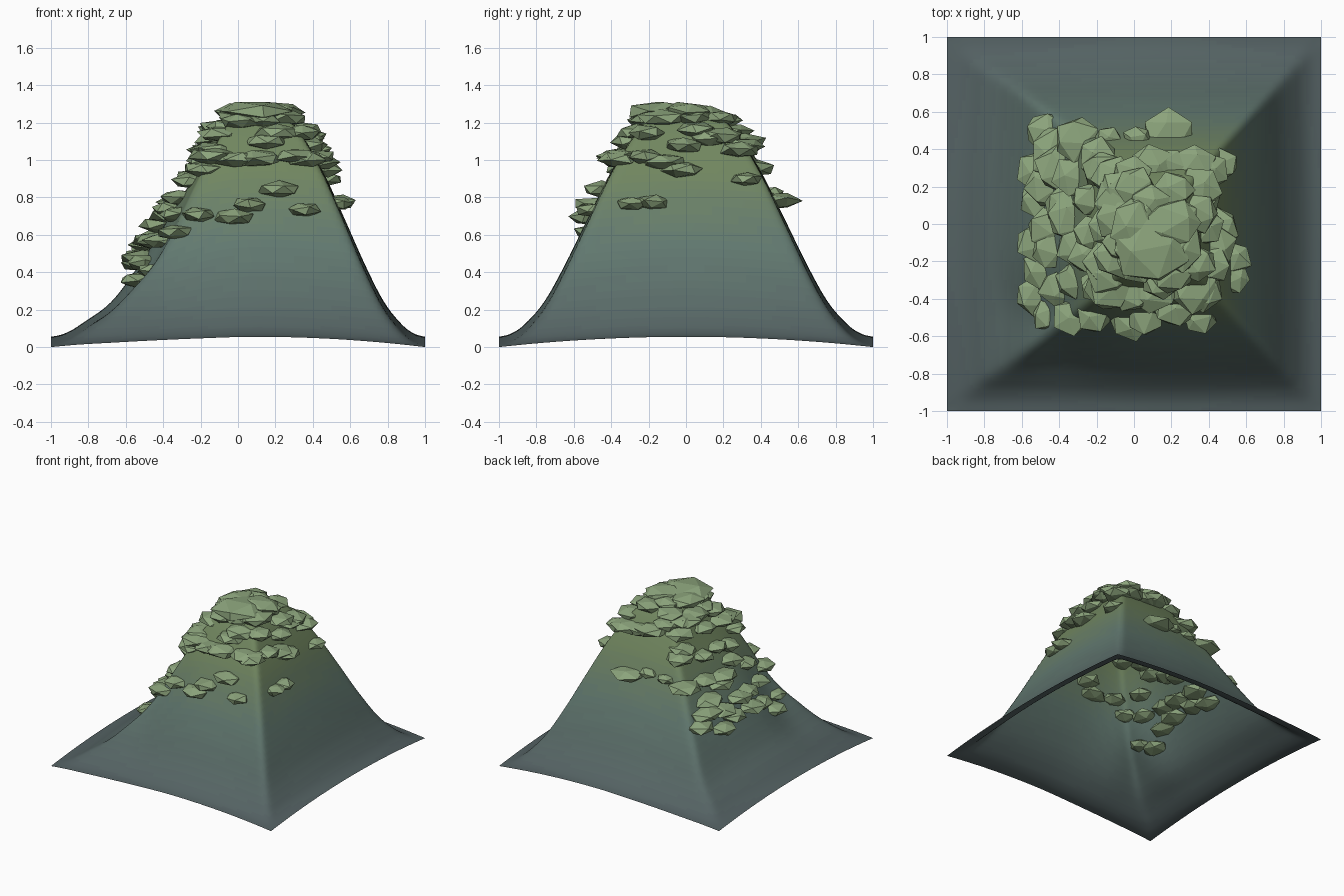
import bpy, bmesh, random
from math import pi, exp
from mathutils import Vector, Matrix

if "Cube" in bpy.data.objects:
    bpy.data.objects.remove(bpy.data.objects["Cube"])

random.seed(5)

# height against square distance from the peak
PROFILE = [(0, 1.25), (.1, 1.245), (.2, 1.215), (.28, 1.13), (.4, .94), (.53, .68), (.65, .435),
           (.76, .24), (.87, .115), (.94, .07), (1, .055)]
# gentler remapping for the concave left slope
LEFT = [(-.1, 0), (0, .15), (.15, .34), (.34, .5), (.52, .64), (.68, .76), (.85, .87), (1, 1)]


def curve(pts, t):
    """Smooth interpolation through a list of points."""
    t = min(max(t, pts[0][0]), pts[-1][0])
    n = len(pts)
    slope = []
    for i in range(n):
        a, b = pts[max(i - 1, 0)], pts[min(i + 1, n - 1)]
        slope.append((b[1] - a[1]) / (b[0] - a[0]))
    for i in range(n - 1):
        (x0, y0), (x1, y1) = pts[i], pts[i + 1]
        if t <= x1:
            h = x1 - x0
            s = (t - x0) / h
            return ((2 * s**3 - 3 * s**2 + 1) * y0 + (s**3 - 2 * s**2 + s) * h * slope[i]
                    + (3 * s**2 - 2 * s**3) * y1 + (s**3 - s**2) * h * slope[i + 1])
    return pts[-1][1]


def height(x, y):
    u = (x - .1 * (1 - x)) if x > .1 else curve(LEFT, -x)
    u, v = max(u, 0), abs(y)
    m = min(u, v) ** 2
    r = (u**40 + v**40) ** (1 / 40) + .03 * m * (1 - m)
    dip = .1 * exp(-((x + .43)**2 + (y + .48)**2) / .05)      # worn front-left corner
    return curve(PROFILE, r) - .055 * m - dip


def material(name, rgb):
    m = bpy.data.materials.new(name)
    m.diffuse_color = (*rgb, 1)
    m.use_nodes = True
    m.node_tree.nodes["Principled BSDF"].inputs["Base Color"].default_value = m.diffuse_color
    return m


def finish(bm, name, mats, smooth):
    me = bpy.data.meshes.new(name)
    for f in bm.faces:
        f.smooth = smooth
    bm.to_mesh(me)
    bm.free()
    for m in mats:
        me.materials.append(m)
    ob = bpy.data.objects.new(name, me)
    bpy.context.collection.objects.link(ob)
    return ob


# hillside: open sheet, tinted by height
BANDS = 24
low, mid, high = Vector((.085, .115, .12)), Vector((.12, .19, .16)), Vector((.165, .24, .115))
tints = []
for i in range(BANDS):
    t = i / (BANDS - 1) * 1.25
    c = low.lerp(mid, t / .55) if t < .55 else mid.lerp(high, min((t - .55) / .4, 1))
    tints.append(material("hill_tint_%d" % i, c))
bm = bmesh.new()
bmesh.ops.create_grid(bm, x_segments=100, y_segments=100, size=1)
for v in bm.verts:
    v.co.z = height(v.co.x, v.co.y)
for f in bm.faces:
    f.material_index = min(BANDS - 1, int(f.calc_center_median().z / 1.25 * BANDS))
finish(bm, "hillside", tints, True)


# foliage clumps: flattened, jittered low-poly balls
def clump(bm, x, y, r, lift=0):
    new = bmesh.ops.create_icosphere(bm, subdivisions=1, radius=1)["verts"]
    rot = Matrix.Rotation(random.uniform(0, 2 * pi), 3, 'Z') @ \
        Matrix.Rotation(random.uniform(0, pi), 3, 'X')
    z = height(x, y) + lift
    sx, sy = random.uniform(.95, 1.15), random.uniform(.9, 1.1)
    for v in new:
        p = rot @ v.co * random.uniform(.9, 1.1)
        v.co = (x + p.x * r * sx, y + p.y * r * sy, z + p.z * (.022 + r * .2))


leaf = material("leaf_green", (.26, .37, .2))

# clumps along the front, right, back and left rims
RIM = [(-.53, -.38, .1), (-.47, -.49, .08), (-.34, -.5, .1), (-.21, -.49, .1), (-.02, -.52, .12),
       (.06, -.49, .11), (.22, -.45, .12), (.35, -.5, .085), (.53, -.18, .1), (.53, -.29, .085),
       (.45, -.02, .11), (.47, .32, .085), (.18, .48, .14), (.02, .46, .08), (-.14, .46, .07),
       (-.46, .49, .12), (-.3, .45, .12), (-.52, .28, .11), (-.5, .12, .12), (-.5, -.1, .12),
       (-.5, -.24, .11), (-.43, .38, .14)]
bm = bmesh.new()
for x, y, r in RIM:
    clump(bm, x, y, r)
finish(bm, "rim_clumps", [leaf], False)

# clumps down the left slope
bm = bmesh.new()
for i in range(4):
    for j in range(5):
        clump(bm, -.42 + i * .1 + random.uniform(-.05, .05),
              -.3 + j * .15 + random.uniform(-.06, .06), random.uniform(.1, .14))
finish(bm, "left_slope_clumps", [leaf], False)

# dense crown on the summit
bm = bmesh.new()
for i in range(6):
    for j in range(6):
        clump(bm, -.1 + i * .1 + random.uniform(-.05, .05),
              -.35 + j * .125 + random.uniform(-.05, .05), random.uniform(.1, .14))
for x, y, r in [(.1, -.13, .18), (.2, .0, .15), (0, .0, .14)]:
    clump(bm, x, y, r, .02)
finish(bm, "crown_clumps", [leaf], False)
